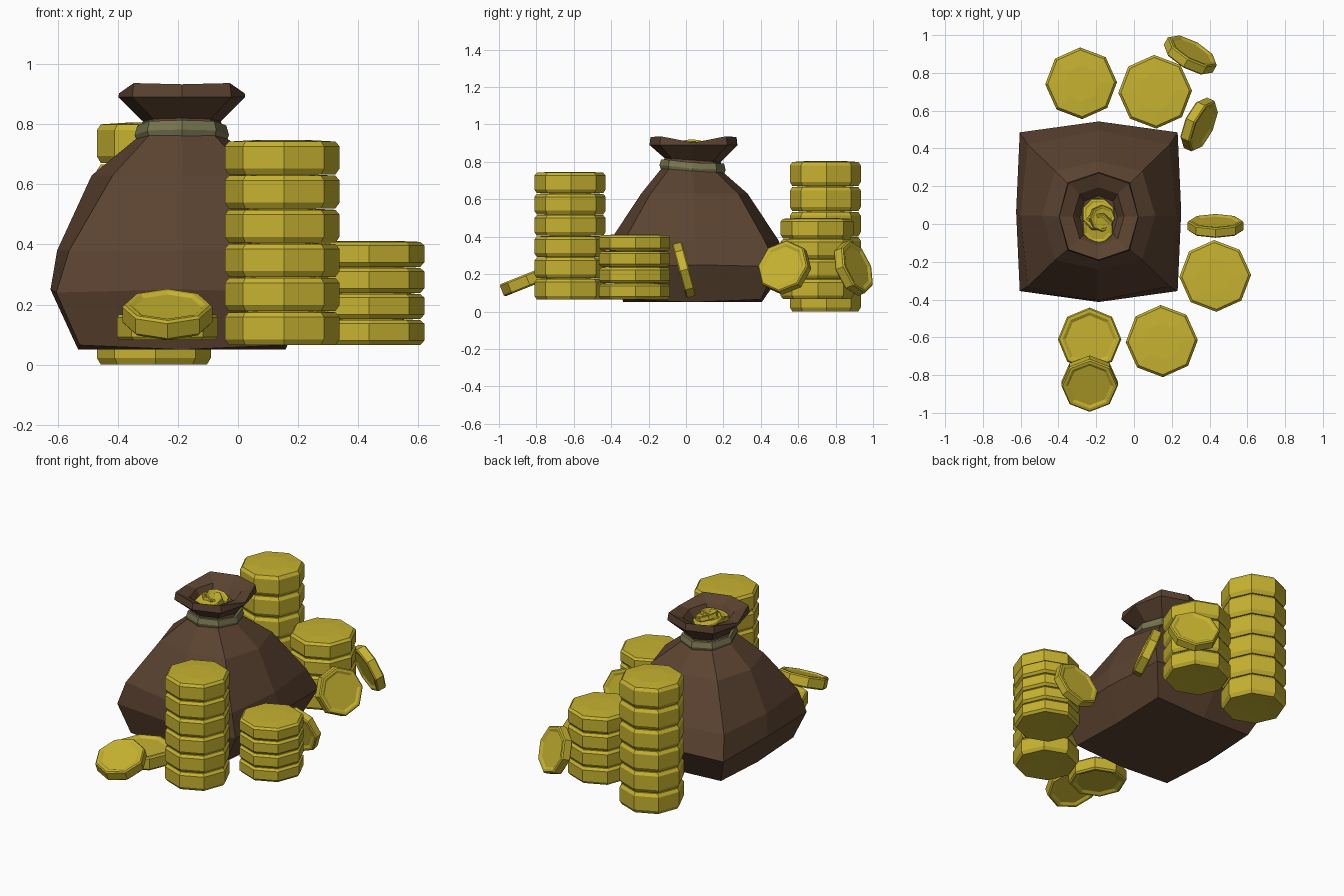
import bpy, bmesh, math
from mathutils import Vector, Matrix

if "Cube" in bpy.data.objects:
    bpy.data.objects.remove(bpy.data.objects["Cube"])


def material(name, rgb):
    m = bpy.data.materials.new(name)
    m.diffuse_color = (*rgb, 1)
    m.use_nodes = True
    m.node_tree.nodes["Principled BSDF"].inputs["Base Color"].default_value = m.diffuse_color
    return m


gold = material("gold", (0.57, 0.45, 0.03))
brown = material("brown_cloth", (0.105, 0.056, 0.03))
cord = material("olive_cord", (0.19, 0.18, 0.08))


def finish(name, bm, mat):
    bmesh.ops.recalc_face_normals(bm, faces=bm.faces)
    me = bpy.data.meshes.new(name)
    bm.to_mesh(me)
    bm.free()
    me.materials.append(mat)
    ob = bpy.data.objects.new(name, me)
    bpy.context.collection.objects.link(ob)
    return ob


def loft(bm, rings, closed=False):
    """Skin a list of point rings; cap the ends unless closed into a loop."""
    vs = [[bm.verts.new(p) for p in r] for r in rings]
    n = len(vs[0])
    pairs = list(zip(vs, vs[1:]))
    if closed:
        pairs.append((vs[-1], vs[0]))
    for a, b in pairs:
        for i in range(n):
            j = (i + 1) % n
            bm.faces.new((a[i], a[j], b[j], b[i]))
    if not closed:
        bm.faces.new(vs[0][::-1])
        bm.faces.new(vs[-1])


# ---- coins ----
STACK = [(0.45, 0.03), (0.93, 0.0), (1, 0.17), (1, 0.82), (0.93, 0.96), (0.5, 1.0)]
LOOSE = [(0.55, 0.12), (0.75, 0.12), (0.85, 0.0), (0.95, 0.0), (1, 0.12),
         (1, 0.88), (0.95, 1.0), (0.85, 1.0), (0.75, 0.88), (0.55, 0.88)]


def coin_rings(bm, profile, r, h, z0, turn=0.0):
    rings = []
    for k, z in profile:
        rings.append([(r * k * math.cos(turn + i * math.tau / 8),
                       r * k * math.sin(turn + i * math.tau / 8), z0 + z * h) for i in range(8)])
    loft(bm, rings)


def stack(name, x, y, r, z0, z1, count):
    bm = bmesh.new()
    h = (z1 - z0) / count
    for i in range(count):
        coin_rings(bm, STACK, r, h, z0 + i * h, 0.03)
    finish(name, bm, gold).location = (x, y, 0)


def loose_coin(name, pos, r, h, normal):
    bm = bmesh.new()
    coin_rings(bm, LOOSE, r, h, -h / 2)
    ob = finish(name, bm, gold)
    ob.rotation_euler = Vector(normal).to_track_quat('Z', 'Y').to_euler()
    ob.location = pos


stack("coin_stack_front", 0.147, -0.62, 0.191, 0.065, 0.747, 6)
stack("coin_stack_side", 0.43, -0.275, 0.19, 0.065, 0.412, 4)
stack("coin_stack_tall", -0.28, 0.745, 0.19, 0.0, 0.805, 6)
stack("coin_stack_back", 0.112, 0.70, 0.195, 0.067, 0.5, 4)

loose_coin("coin_flat", (-0.235, -0.61, 0.125), 0.168, 0.085, (0, 0, 1))
loose_coin("coin_tilted", (-0.235, -0.845, 0.167), 0.15, 0.07, (0, -0.37, 0.93))
loose_coin("coin_leaning_side", (0.432, -0.01, 0.222), 0.148, 0.055, (0, 0.966, 0.26))
loose_coin("coin_leaning_back", (0.298, 0.895, 0.232), 0.149, 0.06, (0.47, 0.82, 0.34))
loose_coin("coin_leaning_corner", (0.345, 0.527, 0.235), 0.147, 0.06, (0.85, -0.39, 0.36))

# coins showing in the mouth of the bag
loose_coin("bag_coin_a", (-0.19, 0.05, 0.865), 0.09, 0.035, (0.1, 0.25, 1))
loose_coin("bag_coin_b", (-0.19, -0.02, 0.875), 0.085, 0.035, (-0.1, -0.25, 1))
loose_coin("bag_coin_c", (-0.17, 0.03, 0.885), 0.07, 0.03, (0.35, 0.0, 1))


# ---- bag ----
def bag_ring(z, hx, hy, kx, ky, cy=0.045, tilt=0.0, corner_up=0.0, side_dip=0.0):
    """Eight points: side middles at hx/hy, corners at kx/ky."""
    pts = []
    for i in range(8):
        c, s = round(math.cos(i * math.pi / 4), 3), round(math.sin(i * math.pi / 4), 3)
        diag = i % 2
        x = math.copysign(kx, c) if diag else c * hx
        y = math.copysign(ky, s) if diag else s * hy
        dz = corner_up if diag else (-side_dip if abs(c) > 0.5 else 0)
        pts.append((-0.187 + x, cy + y, z - tilt * y + dz))
    return pts


bm = bmesh.new()
loft(bm, [
    bag_ring(0.05, 0.345, 0.37, 0.34, 0.365, 0.035, corner_up=0.015),
    bag_ring(0.25, 0.437, 0.478, 0.418, 0.42, 0.065, corner_up=-0.01),
    bag_ring(0.38, 0.415, 0.45, 0.375, 0.375, 0.045),
    bag_ring(0.63, 0.30, 0.285, 0.23, 0.235, 0.045),
    bag_ring(0.755, 0.148, 0.165, 0.108, 0.125, 0.035, 0.07),
    bag_ring(0.81, 0.13, 0.15, 0.095, 0.11, 0.035, 0.07),
    bag_ring(0.89, 0.211, 0.235, 0.165, 0.18, 0.04),
    bag_ring(0.933, 0.209, 0.23, 0.16, 0.175, 0.04, corner_up=0.004, side_dip=0.03),
    bag_ring(0.90, 0.135, 0.155, 0.10, 0.12, 0.04),
    bag_ring(0.845, 0.10, 0.115, 0.075, 0.085, 0.035),
])
finish("money_bag", bm, brown)

# cord tied around the neck
bm = bmesh.new()
loft(bm, [bag_ring(z, hx, hx + 0.02, hx * 0.73, hx * 0.73 + 0.015, 0.035, 0.07, side_dip=0.006)
          for z, hx in ((0.745, 0.125), (0.745, 0.148), (0.77, 0.157), (0.802, 0.148), (0.802, 0.125))],
     closed=True)
finish("neck_cord", bm, cord)
